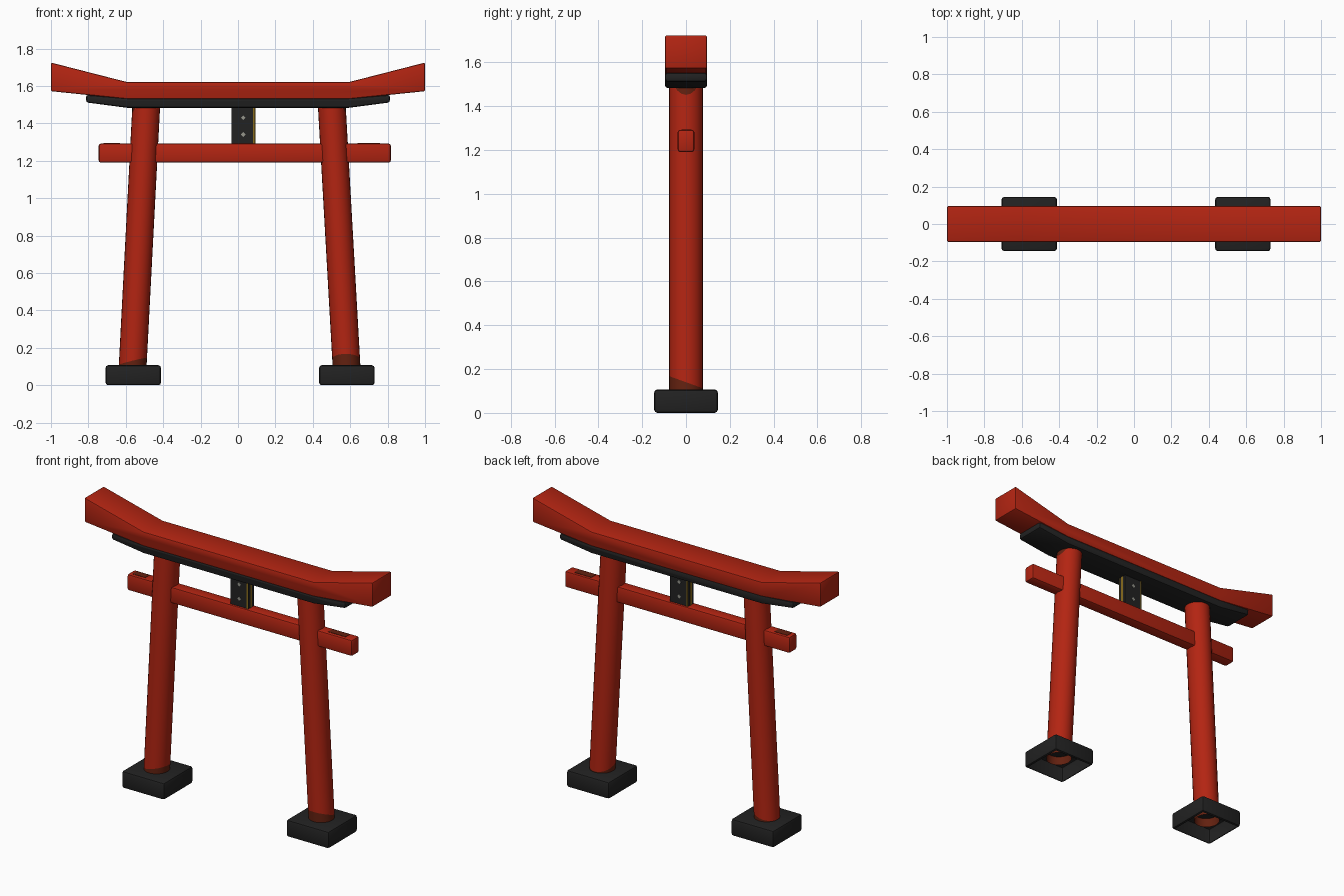
import bpy, bmesh, math
from mathutils import Vector

if "Cube" in bpy.data.objects:
    bpy.data.objects.remove(bpy.data.objects["Cube"])


def mat(name, rgb):
    m = bpy.data.materials.new(name)
    m.diffuse_color = (*rgb, 1)
    m.use_nodes = True
    m.node_tree.nodes["Principled BSDF"].inputs["Base Color"].default_value = m.diffuse_color
    return m


RED = mat("vermilion", (0.45, 0.018, 0.006))
BLACK = mat("charcoal", (0.016, 0.016, 0.016))
BROWN = mat("weathered brown", (0.125, 0.015, 0.005))
GOLD = mat("old gold", (0.25, 0.15, 0.012))
GREY = mat("pale grey", (0.30, 0.30, 0.26))


def finish(name, bm, mats):
    me = bpy.data.meshes.new(name)
    bm.to_mesh(me)
    bm.free()
    for m in mats:
        me.materials.append(m)
    me.shade_smooth()
    me.set_sharp_from_angle(angle=math.radians(30))
    ob = bpy.data.objects.new(name, me)
    bpy.context.collection.objects.link(ob)
    return ob


def prism(name, profile, y0, y1, material, bevel=0.0, open_bottom=False):
    """Extrude an x-z profile along y and bevel its sharp edges."""
    bm = bmesh.new()
    face = bm.faces.new([bm.verts.new((x, y0, z)) for x, z in profile])
    ext = bmesh.ops.extrude_face_region(bm, geom=[face])["geom"]
    bmesh.ops.translate(bm, vec=(0, y1 - y0, 0),
                        verts=[v for v in ext if isinstance(v, bmesh.types.BMVert)])
    bmesh.ops.recalc_face_normals(bm, faces=bm.faces)
    if bevel:
        sharp = [e for e in bm.edges if e.calc_face_angle(0) > 0.6]
        bmesh.ops.bevel(bm, geom=sharp, offset=bevel, segments=2, profile=0.5,
                        affect='EDGES', clamp_overlap=True)
    if open_bottom:
        bm.normal_update()
        low = [f for f in bm.faces if f.normal.z < -0.98]
        bmesh.ops.delete(bm, geom=low, context='FACES')
    return finish(name, bm, [material])


def box(name, x0, x1, y0, y1, z0, z1, material, bevel=0.0, open_bottom=False):
    return prism(name, [(x0, z0), (x1, z0), (x1, z1), (x0, z1)],
                 y0, y1, material, bevel, open_bottom)


def mirrored(half):
    return half + [(-x, z) for x, z in reversed(half)]


# Upswept top beam and the black beam beneath it
prism("top_beam", mirrored([(0.59, 1.53), (1.0, 1.572), (1.0, 1.725), (0.59, 1.62)]),
      -0.096, 0.096, RED, 0.008)
prism("under_beam", mirrored([(0.59, 1.483), (0.812, 1.512), (0.812, 1.553), (0.59, 1.535)]),
      -0.096, 0.096, BLACK, 0.012)

# Tie beam through the pillars, with worn patches on its top
box("tie_beam", -0.745, 0.817, -0.038, 0.038, 1.19, 1.292, RED, 0.012)
for side, x0, x1 in (("left", -0.72, -0.63), ("right", 0.64, 0.76)):
    box(side + "_worn_patch", x0, x1, -0.02, 0.024, 1.29, 1.294, BROWN)


def pillar(name, x_low, x_high, slope_x, slope_y, level):
    """Leaning open tube with weathered bottom and outer top edge."""
    s = 1 if x_low > 0 else -1
    z0, z1, r = 0.05, 1.505, 0.077
    bm = bmesh.new()
    bmesh.ops.create_cone(bm, cap_ends=False, segments=24, radius1=r, radius2=r, depth=z1 - z0)
    for v in bm.verts:
        v.co.z += (z0 + z1) / 2
        v.co.x *= 0.965
    planes = [(Vector((0, 0, level)), Vector((slope_x, slope_y, -1))),
              (Vector((s * 0.075, 0, 1.45)), Vector((s * 1.9, 0, 1)))]
    for co, no in planes:
        bmesh.ops.bisect_plane(bm, geom=bm.verts[:] + bm.edges[:] + bm.faces[:],
                               plane_co=co, plane_no=no)
    for f in bm.faces:
        c = f.calc_center_median()
        f.material_index = int(any((c - co).dot(no) > 0 for co, no in planes))
    for v in bm.verts:
        t = (v.co.z - 0.105) / 1.38
        v.co.x += x_low + (x_high - x_low) * t
    finish(name, bm, [RED, BROWN])


pillar("left_pillar", -0.563, -0.491, 0.25, -0.05, 0.128)
pillar("right_pillar", 0.580, 0.502, 0.0, -0.36, 0.140)

# Footing blocks, hollow underneath
for side, cx in (("left", -0.560), ("right", 0.582)):
    box(side + "_footing", cx - 0.148, cx + 0.148, -0.145, 0.145, 0, 0.107,
        BLACK, 0.014, True)

# Central tablet with gold trim and plain pale inlays
box("tablet", -0.034, 0.091, -0.027, 0.027, 1.285, 1.49, BLACK)
box("tablet_front_trim", 0.081, 0.090, -0.030, -0.026, 1.292, 1.485, GOLD)
box("tablet_back_trim", -0.033, -0.026, 0.026, 0.030, 1.292, 1.485, GOLD)
box("tablet_right_trim", 0.090, 0.093, -0.008, 0.008, 1.292, 1.485, GOLD)
box("tablet_left_trim", -0.036, -0.033, -0.008, 0.008, 1.292, 1.485, GOLD)
for face, y0, y1 in (("front", -0.029, -0.026), ("back", 0.026, 0.029)):
    for i, z in enumerate((1.43, 1.34)):
        d = 0.013
        prism(f"tablet_{face}_inlay_{i + 1}",
              [(0.028 - d, z), (0.028, z - d), (0.028 + d, z), (0.028, z + d)], y0, y1, GREY)
